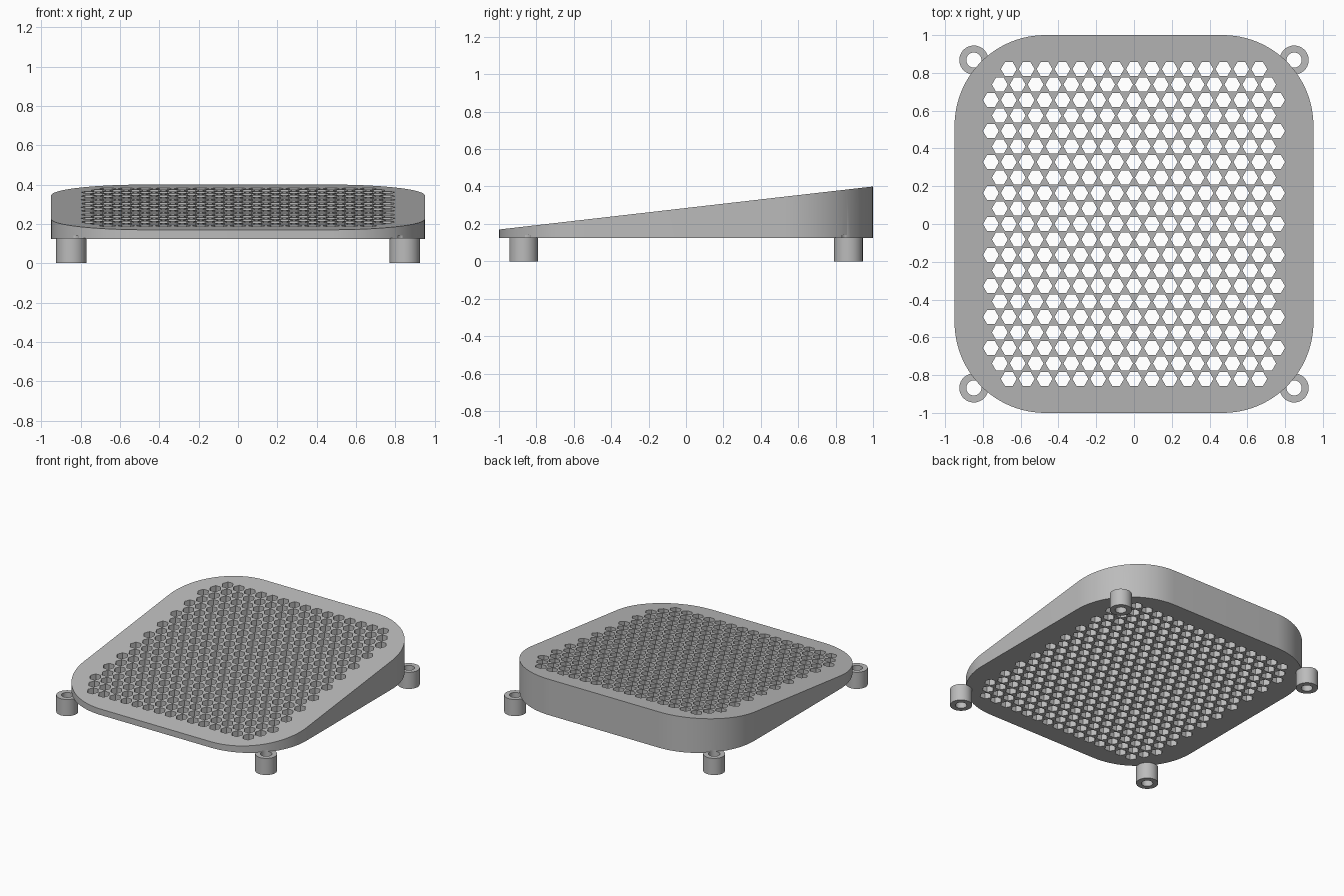
import bpy
import bmesh
from math import cos, sin, pi, radians

old = bpy.data.objects.get("Cube")
if old:
    bpy.data.objects.remove(old, do_unlink=True)

grey = bpy.data.materials.new("plain grey")
grey.use_nodes = True
colour = (0.5, 0.5, 0.5, 1)
grey.diffuse_color = colour
grey.node_tree.nodes["Principled BSDF"].inputs["Base Color"].default_value = colour

HALF_X, HALF_Y, CORNER = 0.95, 1.0, 0.48
BASE_Z, FRONT_Z, BACK_Z = 0.124, 0.17, 0.4
FOOT_X, FOOT_Y, FOOT_R, BORE_R = 0.848, 0.868, 0.077, 0.04
ROW = 0.082                    # distance between hole rows
STEP = ROW * 2 / 3 ** 0.5      # distance between holes in a row
HEX_R = 0.042


def circle(x, y, r, sides):
    return [(x + r * cos(2 * pi * i / sides), y + r * sin(2 * pi * i / sides))
            for i in range(sides)]


def add_prism(bm, outline, z0, top):
    """Closed prism; top is a function giving the upper height at y."""
    low = [bm.verts.new((x, y, z0)) for x, y in outline]
    high = [bm.verts.new((x, y, top(y))) for x, y in outline]
    bm.faces.new(low[::-1])
    bm.faces.new(high)
    for i in range(len(low)):
        j = (i + 1) % len(low)
        bm.faces.new((low[i], low[j], high[j], high[i]))


def finish(bm, name):
    mesh = bpy.data.meshes.new(name)
    bm.to_mesh(mesh)
    bm.free()
    mesh.materials.append(grey)
    obj = bpy.data.objects.new(name, mesh)
    bpy.context.collection.objects.link(obj)
    return obj


def activate(obj):
    bpy.ops.object.select_all(action='DESELECT')
    obj.select_set(True)
    bpy.context.view_layer.objects.active = obj


# Sloping plate with rounded corners
outline = []
for k, (sx, sy) in enumerate([(1, 1), (-1, 1), (-1, -1), (1, -1)]):
    for i in range(25):
        a = (k + i / 24) * pi / 2
        outline.append((sx * (HALF_X - CORNER) + CORNER * cos(a),
                        sy * (HALF_Y - CORNER) + CORNER * sin(a)))
bm = bmesh.new()
add_prism(bm, outline, BASE_Z,
          lambda y: FRONT_Z + (BACK_Z - FRONT_Z) * (y + HALF_Y) / (2 * HALF_Y))
plate = finish(bm, "sloping_plate")

# Cutter: hexagonal vents, and foot bores that nick the plate's lower edge
bm = bmesh.new()
for row in range(-10, 11):
    count = 16 if row % 2 else (15 if abs(row) == 10 else 17)
    for i in range(count):
        x = (i - (count - 1) / 2) * STEP
        add_prism(bm, circle(x, row * ROW, HEX_R, 6), 0, lambda y: 0.6)
for sx in (-1, 1):
    for sy in (-1, 1):
        add_prism(bm, circle(sx * FOOT_X, sy * FOOT_Y, BORE_R, 32), 0, lambda y: 0.14)
cutter = finish(bm, "vent_cutter")
cutter.hide_render = True

cut = plate.modifiers.new("vents", 'BOOLEAN')
cut.operation = 'DIFFERENCE'
cut.solver = 'EXACT'
cut.object = cutter
activate(plate)
bpy.ops.object.modifier_apply(modifier=cut.name)
bpy.data.objects.remove(cutter, do_unlink=True)
bpy.ops.object.shade_smooth_by_angle(angle=radians(30))


# Hollow cylindrical feet at the corners
def add_foot(name, x, y):
    bm = bmesh.new()
    sides = 32
    loops = [[bm.verts.new((px, py, z)) for px, py in circle(x, y, r, sides)]
             for r, z in ((FOOT_R, 0), (FOOT_R, 0.128), (BORE_R, 0.128), (BORE_R, 0))]
    for k in range(4):
        a, b = loops[k], loops[(k + 1) % 4]
        for i in range(sides):
            j = (i + 1) % sides
            bm.faces.new((a[i], a[j], b[j], b[i]))
    activate(finish(bm, name))
    bpy.ops.object.shade_smooth_by_angle(angle=radians(30))


for side, sx in (("left", 1), ("right", -1)):
    for end, sy in (("front", -1), ("back", 1)):
        add_foot(f"{end}_{side}_foot", sx * FOOT_X, sy * FOOT_Y)
